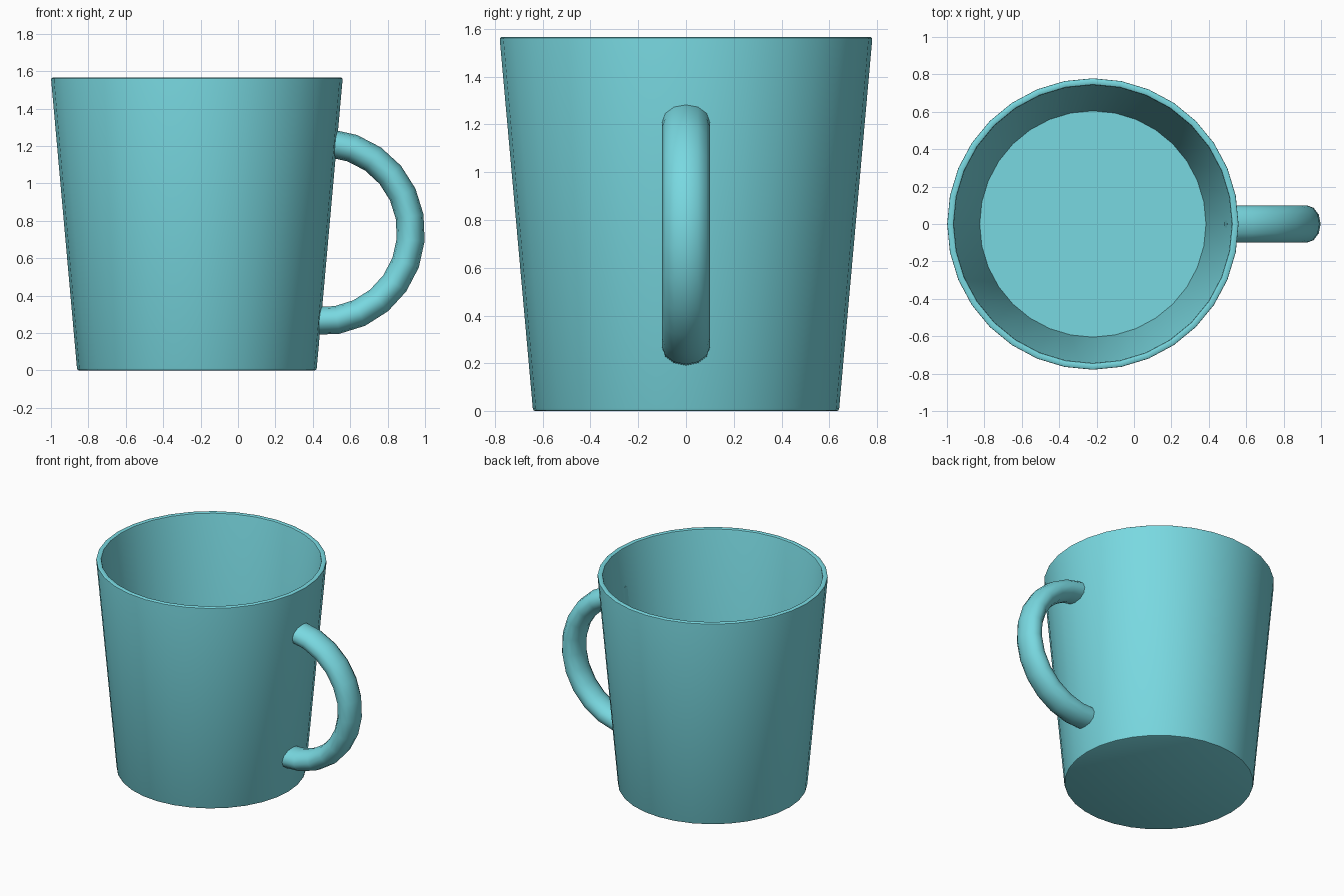
import bpy, math
from math import sin, cos, pi

cube = bpy.data.objects.get("Cube")
if cube:
    bpy.data.objects.remove(cube, do_unlink=True)

# Glaze colour
glaze = bpy.data.materials.new("turquoise glaze")
glaze.use_nodes = True
colour = (0.19, 0.69, 0.75, 1)
glaze.diffuse_color = colour
shader = next(n for n in glaze.node_tree.nodes if n.type == "BSDF_PRINCIPLED")
shader.inputs["Base Color"].default_value = colour


def loft(name, rings, smooth_angle):
    """Skin a list of closed rings and cap both ends."""
    n = len(rings[0])
    verts = [p for ring in rings for p in ring]
    faces = [(r * n + i, r * n + (i + 1) % n, (r + 1) * n + (i + 1) % n, (r + 1) * n + i)
             for r in range(len(rings) - 1) for i in range(n)]
    faces.append(tuple(reversed(range(n))))
    faces.append(tuple(range(len(verts) - n, len(verts))))
    mesh = bpy.data.meshes.new(name)
    mesh.from_pydata(verts, [], faces)
    mesh.materials.append(glaze)
    obj = bpy.data.objects.new(name, mesh)
    bpy.context.collection.objects.link(obj)
    bpy.ops.object.select_all(action="DESELECT")
    obj.select_set(True)
    bpy.context.view_layer.objects.active = obj
    bpy.ops.object.shade_smooth_by_angle(angle=math.radians(smooth_angle))
    return obj


# Cup: turned profile from the base, up the outside, over the rim, down to the inner floor
CUP_X, SIDES = -0.22, 32
profile = [(0.63, 0), (0.637, 0.003), (0.641, 0.012),
           (0.779, 1.553), (0.778, 1.561), (0.772, 1.565),
           (0.752, 1.565), (0.746, 1.562), (0.743, 1.553), (0.605, 0.036)]
turns = [2 * pi * i / SIDES for i in range(SIDES)]
loft("cup_body", [[(CUP_X + r * cos(a), r * sin(a), z) for a in turns]
                  for r, z in profile], 35)

# Handle: half ring of oval section, leaning with the cup wall
CX, CZ, RADIUS, LEAN = 0.448, 0.74, 0.477, math.radians(-5.1)
STEPS, SECTION = 12, 12
rings = []
for s in range(STEPS + 1):
    a = LEAN - pi / 2 + pi * s / STEPS
    ring = []
    for k in range(SECTION):
        t = 2 * pi * k / SECTION
        r = RADIUS + 0.075 * cos(t)
        ring.append((CX + r * cos(a), -0.1 * sin(t), CZ + r * sin(a)))
    rings.append(ring)
loft("handle", rings, 60)
